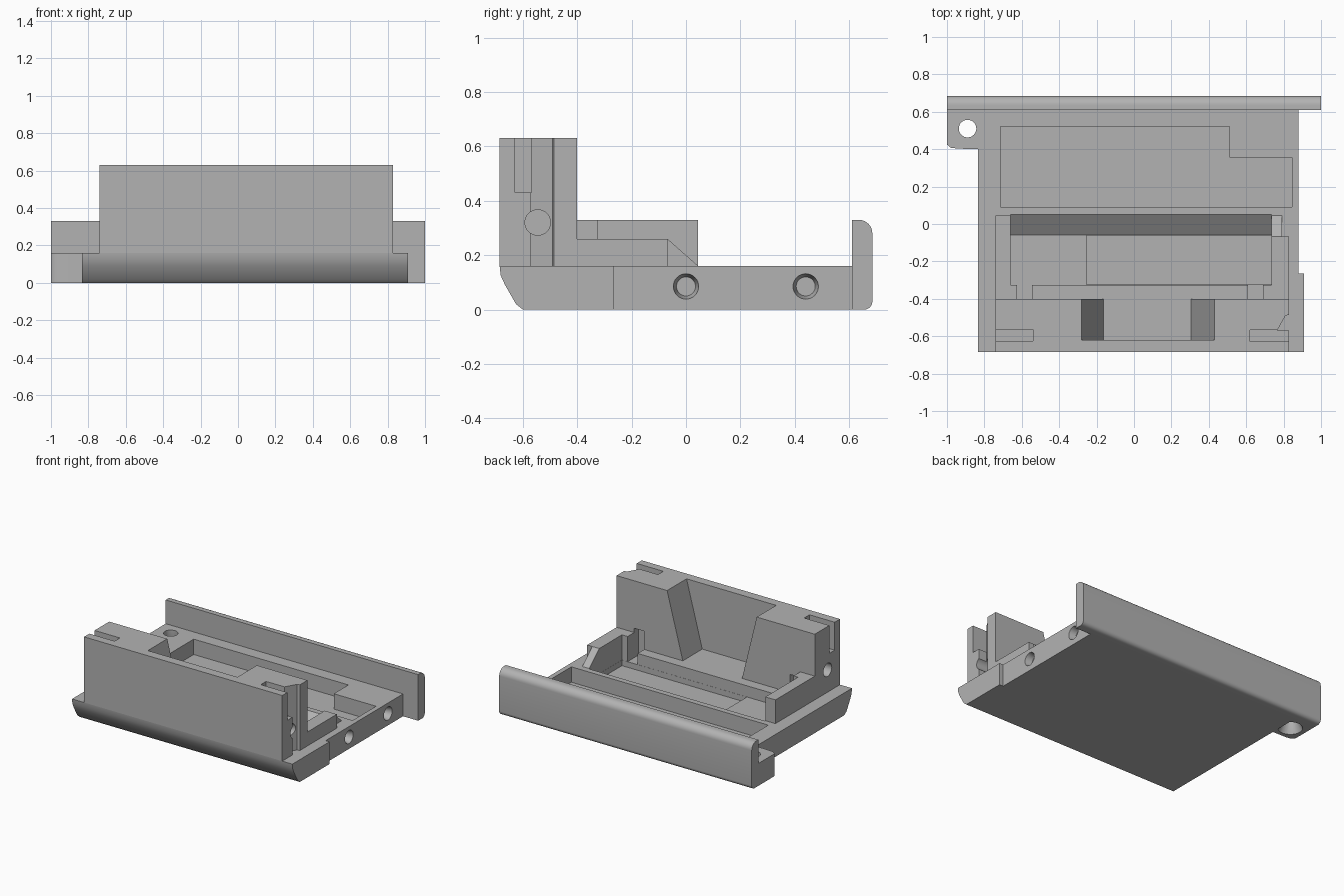
import bpy, bmesh, math
from mathutils import Matrix, Vector

if "Cube" in bpy.data.objects:
    bpy.data.objects.remove(bpy.data.objects["Cube"], do_unlink=True)

grey = bpy.data.materials.new("plain_grey")
grey.use_nodes = True
colour = (0.45, 0.45, 0.45, 1)
grey.diffuse_color = colour
grey.node_tree.nodes["Principled BSDF"].inputs["Base Color"].default_value = colour


def finish(name, bm):
    bmesh.ops.recalc_face_normals(bm, faces=bm.faces)
    mesh = bpy.data.meshes.new(name)
    bm.to_mesh(mesh)
    bm.free()
    mesh.materials.append(grey)
    obj = bpy.data.objects.new(name, mesh)
    bpy.context.collection.objects.link(obj)
    return obj


def extrude(name, points, axis, lo, hi):
    """Extrude a 2D outline along an axis: x takes (y, z), y takes (x, z), z takes (x, y)."""
    place = {"x": lambda a, b: (lo, a, b), "y": lambda a, b: (a, lo, b),
             "z": lambda a, b: (a, b, lo)}[axis]
    bm = bmesh.new()
    face = bm.faces.new([bm.verts.new(place(a, b)) for a, b in points])
    result = bmesh.ops.extrude_face_region(bm, geom=[face])
    step = Vector([hi - lo if axis == k else 0 for k in "xyz"])
    moved = [v for v in result["geom"] if isinstance(v, bmesh.types.BMVert)]
    bmesh.ops.translate(bm, verts=moved, vec=step)
    return finish(name, bm)


def box(name, x0, x1, y0, y1, z0, z1):
    return extrude(name, [(x0, y0), (x1, y0), (x1, y1), (x0, y1)], "z", z0, z1)


def cone(name, centre, r1, r2, depth, axis="z"):
    bm = bmesh.new()
    turn = Matrix.Rotation(math.pi / 2, 4, "Y") if axis == "x" else Matrix()
    bmesh.ops.create_cone(bm, cap_ends=True, segments=32, radius1=r1, radius2=r2,
                          depth=depth, matrix=Matrix.Translation(centre) @ turn)
    return finish(name, bm)


def arc(cx, cy, r, start, end, n=8):
    return [(cx + r * math.cos(math.radians(start + (end - start) * i / n)),
             cy + r * math.sin(math.radians(start + (end - start) * i / n)))
            for i in range(n + 1)]


def cut(obj, *cutters):
    bpy.context.view_layer.objects.active = obj
    for cutter in cutters:
        cutter.hide_render = True
        mod = obj.modifiers.new("cut", "BOOLEAN")
        mod.operation = "DIFFERENCE"
        mod.solver = "EXACT"
        mod.object = cutter
        bpy.ops.object.modifier_apply(modifier=mod.name)
        bpy.data.objects.remove(cutter, do_unlink=True)


TOP = 0.16

# Base plate with a curved front underside
base = extrude("base_plate", [(-0.6, 0), (-0.625, 0.02), (-0.665, 0.09), (-0.681, 0.125),
                              (-0.685, TOP), (0.62, TOP), (0.62, 0)], "x", -0.835, 0.91)
cut(base, box("side_step", 0.88, 1, -0.265, 1, -1, 1))

# Rear L-shaped pocket, middle pocket with sloped edge, and its deeper floor
cut(base,
    extrude("rear_pocket", [(-0.715, 0.09), (0.845, 0.09), (0.845, 0.355), (0.51, 0.355),
                            (0.51, 0.52), (-0.715, 0.52)], "z", 0.05, 0.3),
    extrude("middle_pocket", [(-0.325, 0.3), (-0.325, 0.08), (-0.06, 0.08), (0.05, TOP),
                              (0.05, 0.3)], "x", -0.66, 0.735),
    box("deep_pocket", -0.255, 0.734, -0.324, -0.061, 0.04, 0.3))

# Tapered screw holes along the side
for y in (0, 0.44):
    cut(base, cone("side_hole", (0.86, y, 0.085), 0.035, 0.049, 0.06, "x"))

# Screw tab with a countersunk hole
tab = extrude("screw_tab", [(-0.83, 0.4), (-0.94, 0.403), (-0.98, 0.408), (-1, 0.425),
                            (-1, 0.62), (-0.83, 0.62)], "z", 0, TOP)
cut(tab, cone("tab_hole", (-0.89, 0.51, 0.1), 0.047, 0.047, 0.4),
    cone("countersink", (-0.89, 0.51, 0.03), 0.085, 0.045, 0.08))

# Rear flange with rounded outer edges
flange = extrude("rear_flange", [(0.61, 0), *arc(0.655, 0.03, 0.03, -90, 0),
                                 *arc(0.635, 0.28, 0.05, 0, 90), (0.61, 0.33)], "x", -1, 1)

# Front tower with a tapered opening at its back
tower = box("front_tower", -0.74, 0.83, -0.685, -0.4, TOP, 0.63)
cut(tower,
    extrude("opening", [(-0.159, 0.14), (0.3, 0.14), (0.435, 0.65), (-0.285, 0.65)],
            "y", -0.62, -0.3),
    box("left_top_slot", 0.62, 0.9, -0.628, -0.568, 0.43, 0.7),
    box("right_top_slot", -0.9, -0.54, -0.625, -0.565, 0.43, 0.7),
    extrude("side_groove", [(0.9, -0.57), (0.765, -0.57), (0.81, -0.49), (0.83, -0.485),
                            (0.9, -0.485)], "z", 0.1, 0.7))
for x in (-0.74, 0.83):
    cut(tower, cone("pivot_hole", (x, -0.545, 0.32), 0.047, 0.047, 0.22, "x"))

# Narrow slots where the tower meets the base
for x in (-0.625, 0.61):
    for part in (tower, base):
        cut(part, box("corner_slot", x, x + 0.08, -0.45, -0.32, 0.08, 0.29))

# Right arm, square ended, with a corner block
box("right_arm", -0.74, -0.66, -0.4, 0.045, TOP, 0.33)
box("right_arm_block", -0.66, -0.625, -0.4, -0.325, TOP, 0.33)

# Left arm, lower, with a sloped end
box("left_arm", 0.735, 0.83, -0.4, -0.068, TOP, 0.26)
box("left_arm_block", 0.69, 0.735, -0.4, -0.325, TOP, 0.26)
extrude("left_arm_ramp", [(-0.068, TOP), (0.045, TOP), (-0.068, 0.26)], "x", 0.735, 0.79)

# Smooth the rounded parts, keeping sharp edges
for obj in (base, tab, flange, tower):
    bpy.ops.object.select_all(action="DESELECT")
    obj.select_set(True)
    bpy.context.view_layer.objects.active = obj
    bpy.ops.object.shade_smooth_by_angle(angle=math.radians(35))
